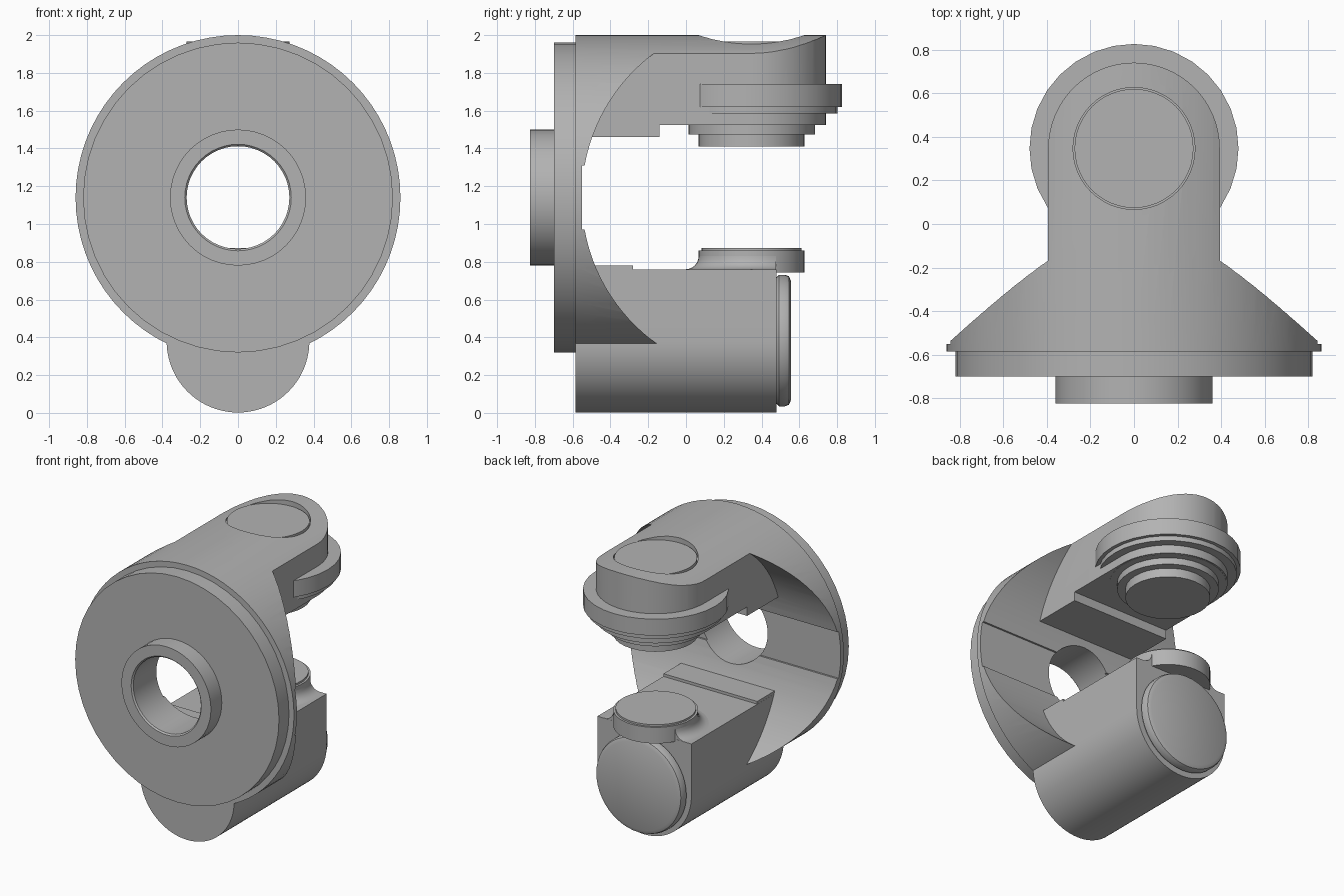
import bpy, bmesh
from math import sin, cos, pi, asin

cube = bpy.data.objects.get("Cube")
if cube:
    bpy.data.objects.remove(cube, do_unlink=True)

GREY = (0.45, 0.45, 0.45, 1)
mat = bpy.data.materials.new("machined grey")
mat.use_nodes = True
mat.diffuse_color = GREY
mat.node_tree.nodes["Principled BSDF"].inputs["Base Color"].default_value = GREY

ZC = 1.14     # height of the main bore axis
PY = 0.347    # depth of the vertical pivot axis
BORE = 0.272


def finish(name, bm):
    bmesh.ops.remove_doubles(bm, verts=bm.verts, dist=1e-5)
    bmesh.ops.recalc_face_normals(bm, faces=bm.faces)
    mesh = bpy.data.meshes.new(name)
    bm.to_mesh(mesh)
    bm.free()
    mesh.materials.append(mat)
    ob = bpy.data.objects.new(name, mesh)
    bpy.context.collection.objects.link(ob)
    return ob


def place(axis, u, v, w):
    """Put outline coordinates u, v at distance w along the axis."""
    return {"x": (w, u, v), "y": (u, w, v), "z": (u, v, w)}[axis]


def prism(name, outline, axis, a, b):
    bm = bmesh.new()
    lo, hi = [[bm.verts.new(place(axis, u, v, w)) for u, v in outline] for w in (a, b)]
    bm.faces.new(lo)
    bm.faces.new(hi)
    n = len(lo)
    for i in range(n):
        j = (i + 1) % n
        bm.faces.new((lo[i], lo[j], hi[j], hi[i]))
    return finish(name, bm)


def arc(cu, cv, r, a, b, n):
    return [(cu + r * cos(a + (b - a) * i / n), cv + r * sin(a + (b - a) * i / n))
            for i in range(n + 1)]


def disc(name, cu, cv, r, axis, a, b, n=64):
    return prism(name, arc(cu, cv, r, 0, 2 * pi, n)[:-1], axis, a, b)


def lathe(name, profile, axis, cu, cv, n=48):
    """Revolve a closed (radius, distance) profile around the axis."""
    bm = bmesh.new()
    rings = [[bm.verts.new(place(axis, cu + r * cos(2 * pi * i / n),
                                 cv + r * sin(2 * pi * i / n), w))
              for r, w in profile] for i in range(n)]
    m = len(profile)
    for i in range(n):
        p, q = rings[i], rings[(i + 1) % n]
        for j in range(m):
            k = (j + 1) % m
            if profile[j][0] or profile[k][0]:
                bm.faces.new((p[j], p[k], q[k], q[j]))
    return finish(name, bm)


def box(name, x, y0, y1, z0, z1):
    return prism(name, [(-x, y0), (x, y0), (x, y1), (-x, y1)], "z", z0, z1)


def combine(ob, tool, operation="DIFFERENCE"):
    tool.hide_render = True
    mod = ob.modifiers.new("cut", "BOOLEAN")
    mod.operation, mod.solver, mod.object = operation, "EXACT", tool
    bpy.context.view_layer.objects.active = ob
    bpy.ops.object.modifier_apply(modifier=mod.name)
    bpy.data.objects.remove(tool, do_unlink=True)


# Curved cavity behind the main plate, sparing the upper arm
R, CY, FLAT = 0.952, 0.4, 0.17
top, mid = asin(0.92 / R), asin(FLAT / R)
cavity = prism("cavity_cutter",
               arc(CY, ZC, R, pi - top, pi - mid, 20) + [(-0.55, ZC + FLAT), (-0.55, ZC - FLAT)]
               + arc(CY, ZC, R, pi + mid, pi + top, 20) + [(1.3, ZC - 0.92), (1.3, ZC + 0.92)],
               "x", -1.2, 1.2)
AW = 0.394
arm = prism("arm_shape", [(-AW, -0.9), (AW, -0.9)] + arc(0, PY, AW, 0, pi, 32), "z", 1.46, 2.3)
combine(arm, box("arm_step", 0.6, -0.14, 1.0, 1.3, 1.525))
combine(cavity, arm)

# Main plate and upper arm in one piece
body = disc("plate_and_upper_arm", 0, ZC, 0.86, "y", -0.585, 1.0, 72)
combine(body, cavity)
combine(body, disc("bore_cutter", 0, ZC, BORE, "y", -1, 0, 48))
combine(body, disc("recess_cutter", 0, PY, 0.28, "z", 1.945, 2.2, 48))
parts = [body]

# Front flange with the raised hub ring
parts.append(lathe("front_flange", [(BORE, -0.57), (0.82, -0.57), (0.82, -0.7), (0.36, -0.7),
                                    (0.36, -0.825), (BORE + 0.01, -0.825), (BORE, -0.815)],
                   "y", 0, ZC))

# Pivot cover on top of the upper arm
parts.append(disc("top_pivot_cover", 0, PY, 0.273, "z", 1.9, 1.967, 48))

# Stepped boss under the upper arm
steps = [(0.48, 1.62), (0.455, 1.585), (0.385, 1.523), (0.335, 1.475), (0.28, 1.41)]
profile, z = [(0, 1.74)], 1.74
for r, low in steps:
    profile += [(r, z), (r, low)]
    z = low
parts.append(lathe("stepped_boss", profile + [(0, z)], "z", 0, PY, 32))

# Lower arm with a rounded underside
LW = 0.378
parts.append(prism("lower_arm", [(LW, 0.76), (-LW, 0.76)] + arc(0, LW + 0.002, LW, pi, 2 * pi, 40),
                   "y", -0.584, 0.478))
parts.append(box("lower_arm_pad", LW - 0.001, -0.57, -0.28, 0.7, 0.78))

# Rounded cap on the end of the lower arm
parts.append(lathe("arm_end_cap", [(0, 0.46), (0.335, 0.46), (0.335, 0.48), (0.348, 0.492),
                                   (0.348, 0.525), (0.34, 0.545), (0.315, 0.556), (0, 0.556)],
                   "y", 0, 0.383))

# Lower pivot seat, with a fillet where it meets the arm
parts.append(lathe("lower_pivot_seat", [(0, 0.743), (0.28, 0.743), (0.28, 0.86), (0.265, 0.86),
                                        (0.265, 0.873), (0, 0.873)], "z", 0, PY))
fillet = lathe("seat_fillet", [(0, 0.74), (0.35, 0.74)] + arc(0.35, 0.83, 0.07, 1.5 * pi, pi, 6)
               + [(0, 0.83)], "z", 0, PY)
combine(fillet, box("fillet_trim", 0.6, 0.477, 1.0, 0.5, 1.0))
parts.append(fillet)

# Smooth curved faces while keeping edges sharp
bpy.ops.object.select_all(action="DESELECT")
for ob in parts:
    ob.select_set(True)
bpy.context.view_layer.objects.active = body
bpy.ops.object.shade_smooth_by_angle(angle=pi / 6)
